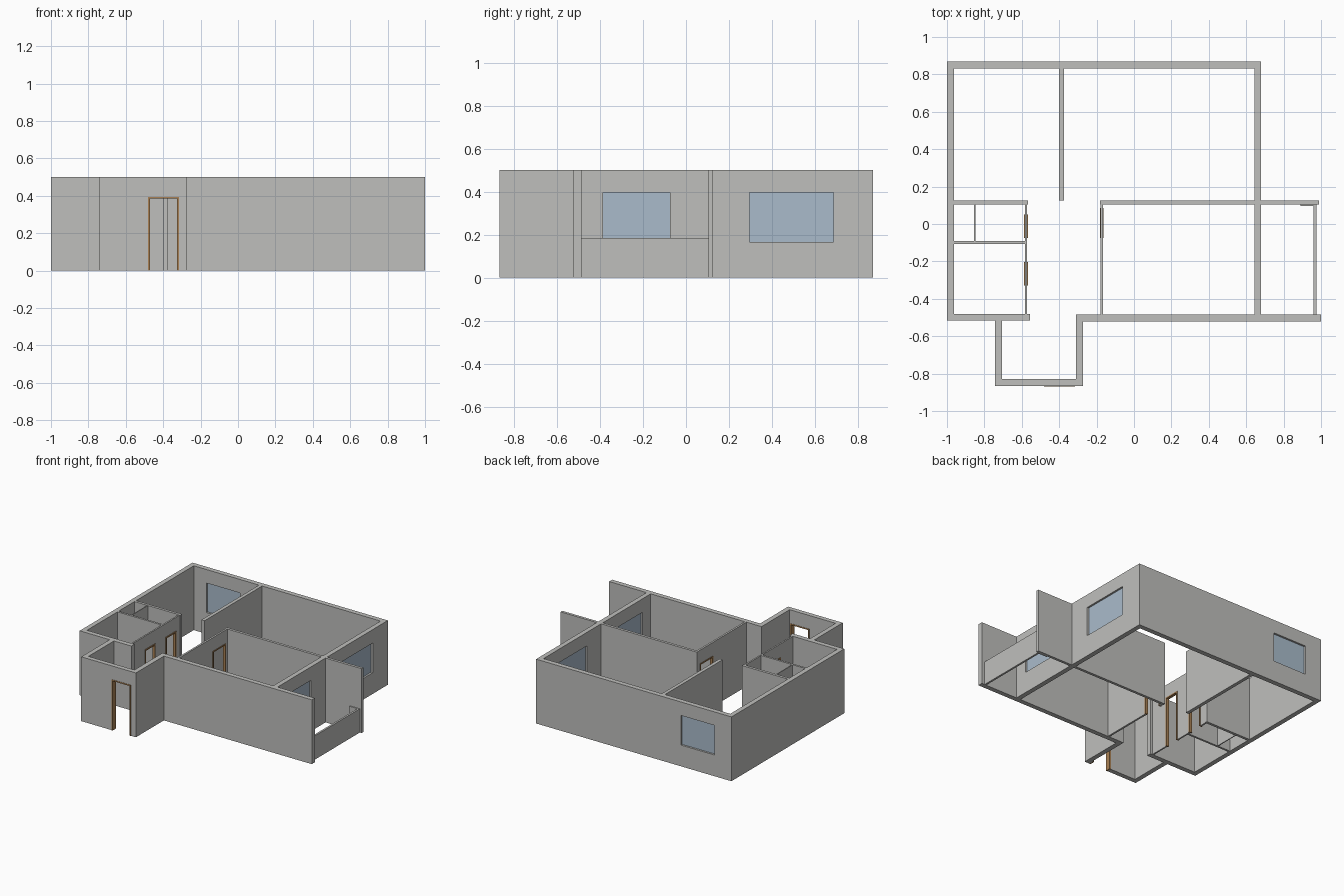
import bpy, bmesh
from mathutils import Vector

cube = bpy.data.objects.get("Cube")
if cube:
    bpy.data.objects.remove(cube)

HEIGHT = 0.5
RAIL = 0.185
DOOR_TOP = 0.395
SILL = 0.165
TRIM = 0.01


def material(name, rgb):
    mat = bpy.data.materials.new(name)
    mat.use_nodes = True
    colour = (*rgb, 1)
    mat.diffuse_color = colour
    mat.node_tree.nodes["Principled BSDF"].inputs["Base Color"].default_value = colour
    return mat


PLASTER = material("grey plaster", (0.52, 0.52, 0.505))
GLASS = material("pale blue glass", (0.40, 0.50, 0.60))
WOOD = material("brown wood", (0.40, 0.22, 0.09))


def slab(name, axis, span, depth, z=(0, HEIGHT), holes=(), mat=PLASTER):
    """Upright slab running along an axis, with rectangular holes (u0, u1, z0, z1)."""
    us = sorted({*span, *(u for h in holes for u in h[:2])})
    zs = sorted({*z, *(v for h in holes for v in h[2:])})
    bm = bmesh.new()
    verts = {}

    def vert(u, v):
        if (u, v) not in verts:
            co = (u, depth[0], v) if axis == "x" else (depth[0], u, v)
            verts[u, v] = bm.verts.new(co)
        return verts[u, v]

    for u0, u1 in zip(us, us[1:]):
        for z0, z1 in zip(zs, zs[1:]):
            mu, mz = (u0 + u1) / 2, (z0 + z1) / 2
            if any(h[0] < mu < h[1] and h[2] < mz < h[3] for h in holes):
                continue
            bm.faces.new([vert(u0, z0), vert(u1, z0), vert(u1, z1), vert(u0, z1)])
    new = bmesh.ops.extrude_face_region(bm, geom=bm.faces[:])["geom"]
    t = depth[1] - depth[0]
    shift = Vector((0, t, 0)) if axis == "x" else Vector((t, 0, 0))
    bmesh.ops.translate(bm, vec=shift, verts=[g for g in new if isinstance(g, bmesh.types.BMVert)])
    bmesh.ops.recalc_face_normals(bm, faces=bm.faces[:])
    mesh = bpy.data.meshes.new(name)
    bm.to_mesh(mesh)
    bm.free()
    mesh.materials.append(mat)
    obj = bpy.data.objects.new(name, mesh)
    bpy.context.collection.objects.link(obj)
    return obj


def window_wall(name, axis, span, depth, windows):
    """Wall with a glass pane set in the middle of each window opening."""
    holes = [(a, b, SILL, DOOR_TOP) for a, b in windows]
    slab(name, axis, span, depth, holes=holes)
    mid = sum(depth) / 2
    for i, (a, b) in enumerate(windows):
        slab(f"{name}_pane_{i + 1}", axis, (a, b), (mid - 0.004, mid + 0.004),
             (SILL, DOOR_TOP), mat=GLASS)


def door_wall(name, axis, span, depth, doors, lip):
    """Wall with open doorways lined by wooden frames that stand out by lip."""
    holes = [(a, b, 0, DOOR_TOP) for a, b in doors]
    slab(name, axis, span, depth, holes=holes)
    for i, (a, b) in enumerate(doors):
        slab(f"{name}_frame_{i + 1}", axis, (a, b), (depth[0] - lip, depth[1] + lip),
             (0, DOOR_TOP), [(a + TRIM, b - TRIM, 0, DOOR_TOP - TRIM)], WOOD)


# Outer shell
window_wall("back_wall", "x", (-1, 0.68), (0.832, 0.87), [(-0.855, -0.565)])
slab("right_outer_wall", "y", (-0.48, 0.832), (-1, -0.963))
window_wall("left_outer_wall", "y", (-0.485, 0.832), (0.643, 0.68),
            [(-0.385, -0.075), (0.295, 0.685)])
slab("front_wall_short", "x", (-1, -0.555), (-0.517, -0.48))
slab("front_wall_long", "x", (-0.31, 1), (-0.522, -0.485))

# Entrance porch
slab("porch_side_right", "y", (-0.83, -0.517), (-0.742, -0.705))
slab("porch_side_left", "y", (-0.83, -0.522), (-0.31, -0.272))
door_wall("porch_front", "x", (-0.742, -0.272), (-0.866, -0.83), [(-0.48, -0.315)], 0.002)

# Inner partitions
slab("bedroom_partition", "y", (0.125, 0.832), (-0.402, -0.375))
slab("bathroom_back_wall", "x", (-0.963, -0.568), (0.104, 0.125))
slab("bathroom_middle_wall", "x", (-0.963, -0.584), (-0.106, -0.09))
slab("shower_partition", "y", (-0.09, 0.104), (-0.855, -0.848))
door_wall("bathroom_door_wall", "y", (-0.48, 0.104), (-0.584, -0.572),
          [(-0.328, -0.202), (-0.075, 0.052)], 0.005)
slab("room_back_wall", "x", (-0.182, 0.643), (0.104, 0.125))
door_wall("room_door_wall", "y", (-0.485, 0.104), (-0.18, -0.165), [(-0.075, 0.085)], 0.003)

# Balcony
slab("balcony_back_wall", "x", (0.68, 0.99), (0.104, 0.125))
slab("balcony_parapet", "y", (-0.485, 0.104), (0.96, 0.975), (0, RAIL))
slab("balcony_corner_plate", "x", (0.89, 0.96), (0.096, 0.104), (0, RAIL))
